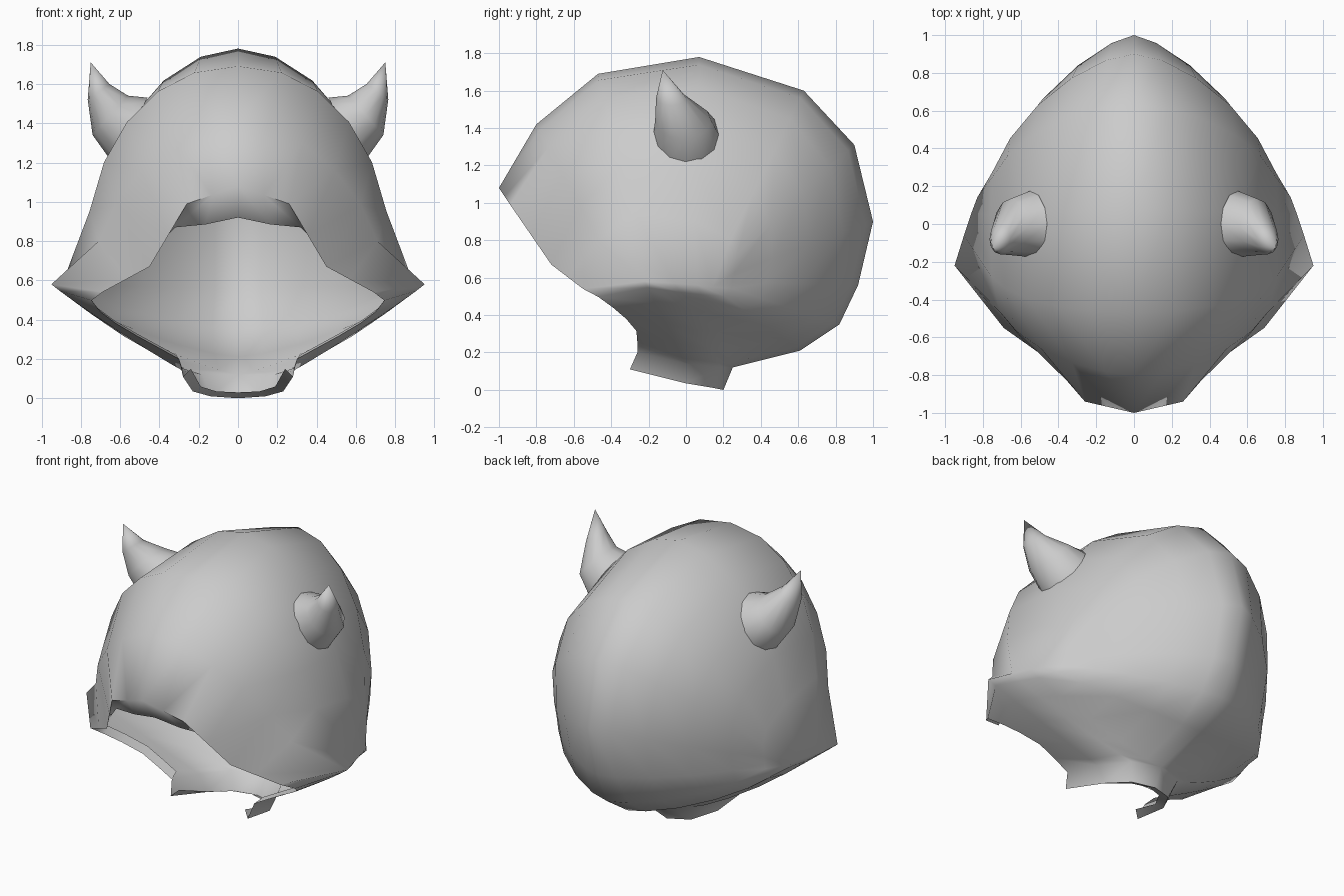
import bpy, bmesh, math
from mathutils import Vector

cube = bpy.data.objects.get("Cube")
if cube:
    bpy.data.objects.remove(cube)

grey = bpy.data.materials.new("plain_grey")
grey.use_nodes = True
grey.diffuse_color = (0.6, 0.6, 0.6, 1)
grey.node_tree.nodes["Principled BSDF"].inputs["Base Color"].default_value = (0.6, 0.6, 0.6, 1)

STEPS = 6


def make_object(name, bm, angle):
    """Turn a half mesh into a mirrored, smooth shaded object."""
    bmesh.ops.remove_doubles(bm, verts=bm.verts, dist=0.002)
    bmesh.ops.recalc_face_normals(bm, faces=bm.faces)
    mesh = bpy.data.meshes.new(name)
    bm.to_mesh(mesh)
    bm.free()
    obj = bpy.data.objects.new(name, mesh)
    bpy.context.collection.objects.link(obj)
    mesh.materials.append(grey)
    bpy.ops.object.select_all(action='DESELECT')
    obj.select_set(True)
    bpy.context.view_layer.objects.active = obj
    bpy.ops.object.shade_smooth_by_angle(angle=math.radians(angle))
    mirror = obj.modifiers.new("mirror", 'MIRROR')
    mirror.merge_threshold = 0.003


def loft(bm, rows, closed=False):
    """Bridge neighbouring rows of points with quads."""
    grid = [[bm.verts.new(p) for p in row] for row in rows]
    for a, b in zip(grid, grid[1:]):
        count = len(a)
        for j in range(count if closed else count - 1):
            k = (j + 1) % count
            bm.faces.new((a[j], a[k], b[k], b[j]))
    return grid


def rib(start, side, power, end):
    """Superellipse arc from the centre line or neck to the side, flaring to its end."""
    a, b = Vector(start), Vector(side)
    points = []
    for j in range(STEPS):
        t = j / STEPS * math.pi / 2
        s = math.sin(t) ** (2 / power)
        c = math.cos(t) ** (2 / power)
        p = b + (a - b) * c
        p.x = a.x + (b.x - a.x) * s
        points.append(p)
    return points + [Vector(end)]


# Front rim of the face opening: upper and lower edge meet at the corner
corner = Vector((.69, -.55, .54))
rim_corners = [Vector(p) for p in ((0, -1, 1.08), (.26, -.94, .99), (.45, -.72, .67))] + [corner]
rim = []
for a, b in zip(rim_corners, rim_corners[1:]):
    rim += [a, (a + b) / 2]
rim.append(corner)
lower_rim = [Vector(p) for p in ((.3, -.26, .2), (.4, -.26, .255), (.51, -.265, .315),
                                 (.62, -.32, .38), (.7, -.39, .44), (.745, -.47, .498))] + [corner]

# Hood: ribs fan out from the rim, over the crown and under to the neck
tip, flare, tail, end = (.95, -.22, .58), (.9, -.06, .57), (.86, .06, .56), (.83, .14, .55)
hull = (.785, .13, .58)
neck_ring = [(0, .25, .12), (.18, .19, .12), (.28, 0, .14), lower_rim[0]]
ribs = [rim]
for spec in (
        ((0, -.8, 1.42), (.74, -.38, .64), 1.7, tip),
        ((0, -.47, 1.69), (.78, -.2, .66), 2.15, flare),
        ((0, .07, 1.78), (.785, .04, .62), 1.9, tail),
        ((0, .63, 1.6), hull, 1.8, end),
        ((0, .9, 1.31), hull, 1.6, end),
        ((0, 1, .9), hull, 1.42, end),
        ((0, .92, .56), hull, 1.42, end),
        ((0, .82, .35), hull, 1.5, end),
        ((0, .61, .21), end, 1.4, end),
        (neck_ring[0], tail, 1.25, tail),
        (neck_ring[1], flare, 1.2, flare),
        (neck_ring[2], tip, 1.05, tip)):
    ribs.append(rib(*spec))
ribs.append(lower_rim)
bm = bmesh.new()
loft(bm, ribs)

# Lip folded back inside the face opening
lip = []
for j, p in enumerate(rim):
    f = j / STEPS
    drop = max(0, 1 - (1.5 * f) ** 2)
    lip.append(p + Vector((.24 * f * (1 - f) + .05 * f * f, .13, -.16 * drop)))
lower_lip = [p + Vector((.015, .07, .02)) for p in lower_rim[:-1]]
loft(bm, [rim + lower_rim[-2::-1], lip + lower_lip[::-1]])

# Neck collar, open at the front, with its lower edge curled inwards
collar_edge = [(0, .2, 0), (.14, .15, .01), (.23, 0, .035), (.28, -.3, .11)]
collar_curl = [(0, .14, .03), (.11, .1, .035), (.19, -.03, .06), (.24, -.27, .15)]
loft(bm, [neck_ring, collar_edge, collar_curl])
make_object("hood", bm, 70)

# Horns: rings given by outer and inner edge, y centre and half width
bm = bmesh.new()
rings = []
for outer, inner, y, half in (
        ((.64, 1.2), (.46, 1.53), 0, .175),
        ((.74, 1.34), (.56, 1.54), -.015, .15),
        ((.765, 1.52), (.655, 1.6), -.08, .08)):
    ring = []
    for k in range(12):
        t = k * math.tau / 12
        w = (1 + math.cos(t)) / 2
        ring.append((inner[0] + (outer[0] - inner[0]) * w, y + half * math.sin(t),
                     inner[1] + (outer[1] - inner[1]) * w))
    rings.append(ring)
grid = loft(bm, rings, closed=True)
point = bm.verts.new((.75, -.125, 1.71))
for k in range(12):
    bm.faces.new((grid[-1][k], grid[-1][(k + 1) % 12], point))
make_object("horns", bm, 70)
